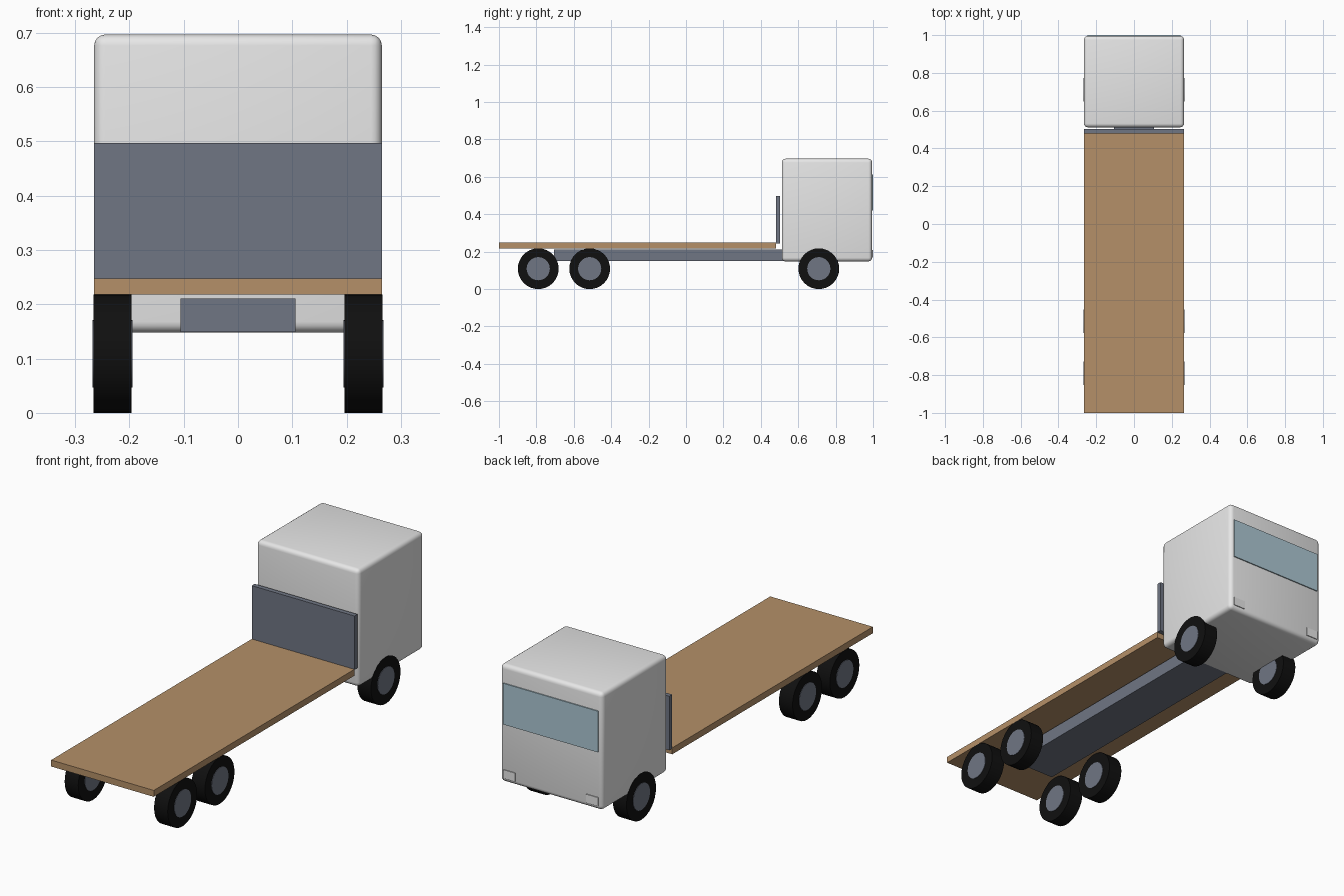
import bpy
import math

if "Cube" in bpy.data.objects:
    bpy.data.objects.remove(bpy.data.objects["Cube"], do_unlink=True)


def material(name, rgb):
    m = bpy.data.materials.new(name)
    m.use_nodes = True
    m.diffuse_color = (*rgb, 1)
    bsdf = next(n for n in m.node_tree.nodes if n.type == 'BSDF_PRINCIPLED')
    bsdf.inputs["Base Color"].default_value = (*rgb, 1)
    return m


white = material("cab_white", (0.8, 0.8, 0.8))
steel = material("steel_grey", (0.16, 0.18, 0.23))
wood = material("wood_brown", (0.46, 0.28, 0.14))
rubber = material("tyre_black", (0.005, 0.005, 0.005))
glass = material("window_blue", (0.42, 0.58, 0.66))


def smooth(obj, degrees):
    bpy.ops.object.select_all(action='DESELECT')
    obj.select_set(True)
    bpy.context.view_layer.objects.active = obj
    bpy.ops.object.shade_smooth_by_angle(angle=math.radians(degrees))


def box(name, xs, ys, zs, mat, bevel=0):
    """Box spanning the given (low, high) ranges."""
    spans = (xs, ys, zs)
    bpy.ops.mesh.primitive_cube_add(size=1, location=[(a + b) / 2 for a, b in spans])
    obj = bpy.context.object
    obj.name = name
    obj.scale = [b - a for a, b in spans]
    bpy.ops.object.transform_apply(location=False, rotation=False, scale=True)
    obj.data.materials.append(mat)
    if bevel:
        mod = obj.modifiers.new("Rounded edges", 'BEVEL')
        mod.width = bevel
        mod.segments = 4
        bpy.ops.object.modifier_apply(modifier=mod.name)
        smooth(obj, 40)
    return obj


def disc(name, radius, x_in, x_out, y, side, mat):
    """Cylinder lying along x."""
    bpy.ops.mesh.primitive_cylinder_add(
        vertices=32, radius=radius, depth=x_out - x_in,
        location=(side * (x_in + x_out) / 2, y, TYRE_R),
        rotation=(0, math.pi / 2, 0))
    obj = bpy.context.object
    obj.name = name
    obj.data.materials.append(mat)
    smooth(obj, 40)


HALF = 0.265
TYRE_R = 0.109

# Load bed, headboard and chassis
box("load_bed", (-HALF, HALF), (-1, 0.48), (0.218, 0.248), wood)
box("headboard", (-HALF, HALF), (0.48, 0.502), (0.245, 0.497), steel)
box("chassis", (-0.106, 0.106), (-0.705, 0.53), (0.149, 0.211), steel)

# Cab with its windscreen
box("cab", (-HALF, HALF), (0.512, 0.995), (0.148, 0.697), white, bevel=0.02)
box("windscreen", (-0.245, 0.245), (0.992, 1.0), (0.42, 0.612), glass)

# Headlights and wheels on both sides
for side, label in ((1, "left"), (-1, "right")):
    xs = sorted((side * 0.183, side * 0.245))
    box(f"{label}_headlight", xs, (0.992, 0.999), (0.168, 0.208), white)
    for axle, y in (("front", 0.71), ("middle", -0.515), ("rear", -0.79)):
        disc(f"{label}_{axle}_tyre", TYRE_R, 0.196, 0.266, y, side, rubber)
        disc(f"{label}_{axle}_hub", 0.062, 0.194, 0.268, y, side, steel)
